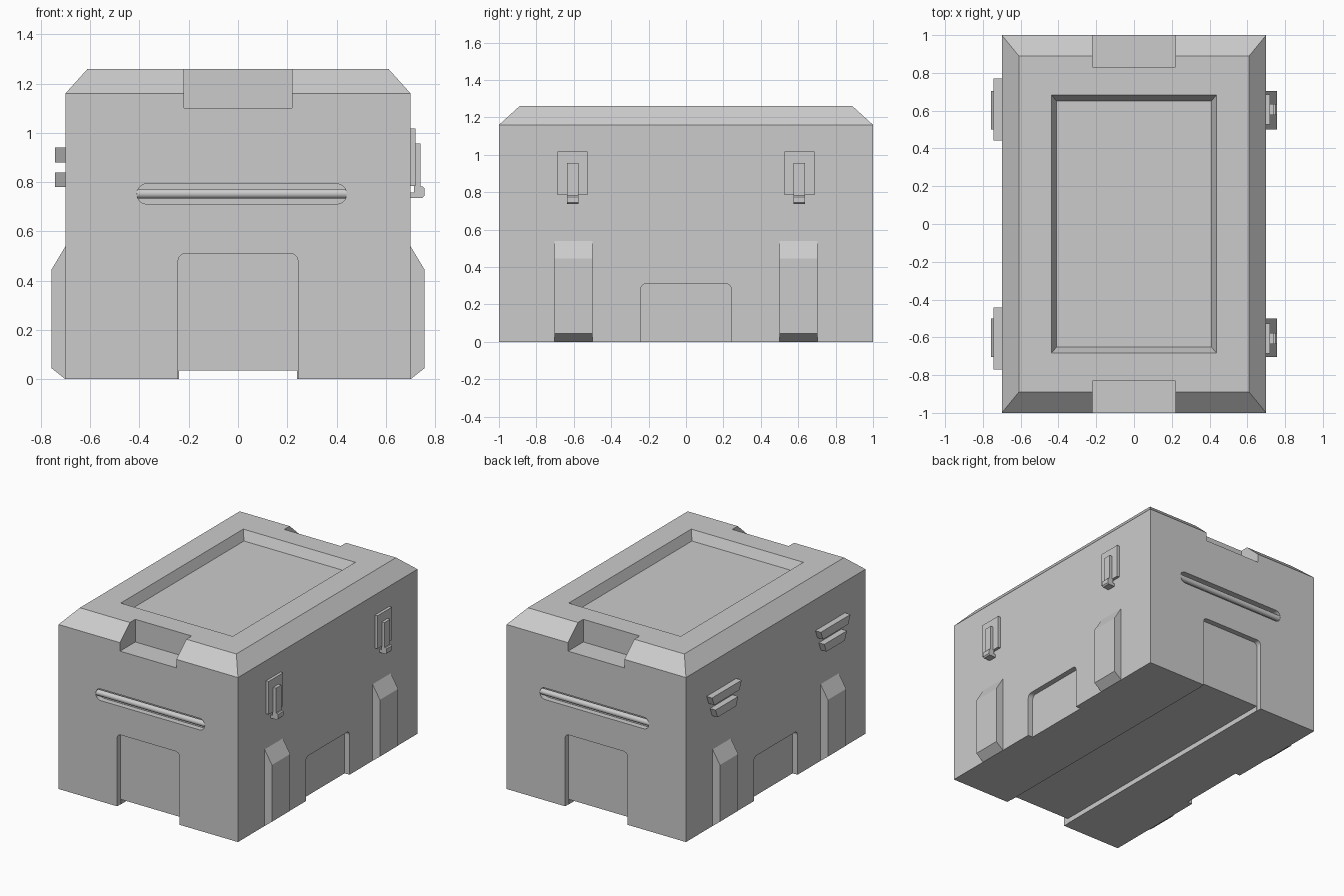
import bpy, bmesh, math
from mathutils import Vector

if "Cube" in bpy.data.objects:
    bpy.data.objects.remove(bpy.data.objects["Cube"])


def finish(name, bm):
    bmesh.ops.recalc_face_normals(bm, faces=bm.faces)
    me = bpy.data.meshes.new(name)
    bm.to_mesh(me)
    bm.free()
    ob = bpy.data.objects.new(name, me)
    bpy.context.collection.objects.link(ob)
    return ob


def loft(name, rings):
    """Solid through lists of 3D points with equal counts."""
    bm = bmesh.new()
    vs = [[bm.verts.new(p) for p in r] for r in rings]
    n = len(vs[0])
    bm.faces.new(vs[0])
    bm.faces.new(vs[-1])
    for a, b in zip(vs, vs[1:]):
        for i in range(n):
            j = (i + 1) % n
            bm.faces.new((a[i], a[j], b[j], b[i]))
    return finish(name, bm)


def rect(hx, hy, z):
    return [(-hx, -hy, z), (hx, -hy, z), (hx, hy, z), (-hx, hy, z)]


def prism(name, pts, axis, a, b):
    """Extrude a 2D profile along x (pts are y,z) or y (pts are x,z)."""
    put = (lambda p, t: (t, p[0], p[1])) if axis == 'x' else (lambda p, t: (p[0], t, p[1]))
    return loft(name, [[put(p, a) for p in pts], [put(p, b) for p in pts]])


def arc(cx, cz, r, a0, a1, n):
    return [(cx + r * math.cos(math.radians(a0 + (a1 - a0) * i / n)),
             cz + r * math.sin(math.radians(a0 + (a1 - a0) * i / n))) for i in range(n + 1)]


def doorway(hw, top, r=0.03):
    return ([(-hw, -0.1), (hw, -0.1)] + arc(hw - r, top - r, r, 0, 90, 5)
            + arc(-hw + r, top - r, r, 90, 180, 5))


def box2(x0, x1, z0, z1):
    return [(x0, z0), (x1, z0), (x1, z1), (x0, z1)]


def cut(target, cutter):
    m = target.modifiers.new("cut", 'BOOLEAN')
    m.operation = 'DIFFERENCE'
    m.solver = 'EXACT'
    m.object = cutter
    cutter.hide_render = True
    bpy.context.view_layer.objects.active = target
    bpy.ops.object.modifier_apply(modifier=m.name)
    bpy.data.objects.remove(cutter)


# Body with chamfered lid
body = loft("crate_body", [rect(0.70, 1.0, 0), rect(0.70, 1.0, 1.16), rect(0.61, 0.89, 1.26)])

# Lid recess with sloped walls
cut(body, loft("lid_cutter", [rect(0.41, 0.652, 1.195), rect(0.437, 0.683, 1.26),
                              rect(0.437, 0.683, 1.4)]))
# Channel along the underside
cut(body, prism("channel_cutter", box2(-0.24, 0.24, -0.1, 0.035), 'y', -1.2, 1.2))

slot = arc(0.40, 0.752, 0.041, -90, 90, 10) + arc(-0.37, 0.752, 0.041, 90, 270, 10)
for s in (-1, 1):
    # Lid notches, end panels, side panels, handle slots
    cut(body, prism("notch_cutter", box2(-0.22, 0.22, 1.10, 1.4), 'y', s * 0.83, s * 1.2))
    cut(body, prism("end_panel_cutter", doorway(0.243, 0.51), 'y', s * 0.962, s * 1.2))
    cut(body, prism("side_panel_cutter", doorway(0.243, 0.31), 'x', s * 0.662, s * 0.9))
    cut(body, prism("slot_cutter", slot, 'y', s * 0.96, s * 1.2))

    # Round handle bar inside each slot
    bpy.ops.mesh.primitive_cylinder_add(vertices=24, radius=0.02, depth=0.85,
                                        location=(0.015, s * 0.98, 0.753),
                                        rotation=(0, math.pi / 2, 0))
    bpy.context.object.name = "handle_bar"
    bpy.ops.object.shade_smooth_by_angle()

leg = [(0.68, 0), (0.70, 0), (0.757, 0.045), (0.757, 0.445), (0.70, 0.54), (0.68, 0.54)]
hook = [(0.715, 0.957), (0.741, 0.957), (0.741, 0.782), (0.75, 0.782), (0.757, 0.775),
        (0.757, 0.745), (0.748, 0.736), (0.698, 0.736), (0.698, 0.757), (0.715, 0.757)]
for s in (-1, 1):
    c = s * 0.606
    # Side ribs on both sides
    for side in (-1, 1):
        prism("side_rib", [(side * x, z) for x, z in leg], 'y', s * 0.5, s * 0.703)
    # Latches on the right
    prism("latch_plate", box2(c - 0.08, c + 0.08, 0.785, 1.018), 'x', 0.69, 0.72)
    prism("latch_hook", hook, 'y', c - 0.03, c + 0.03)
    # Tapered hinge bars on the left
    for z0, z1, w0, w1 in ((0.88, 0.94, 0.14, 0.165), (0.78, 0.84, 0.103, 0.126)):
        prism("hinge_bar", [(c - w0, z0), (c + w0, z0), (c + w1, z1), (c - w1, z1)],
              'x', -0.69, -0.743)
